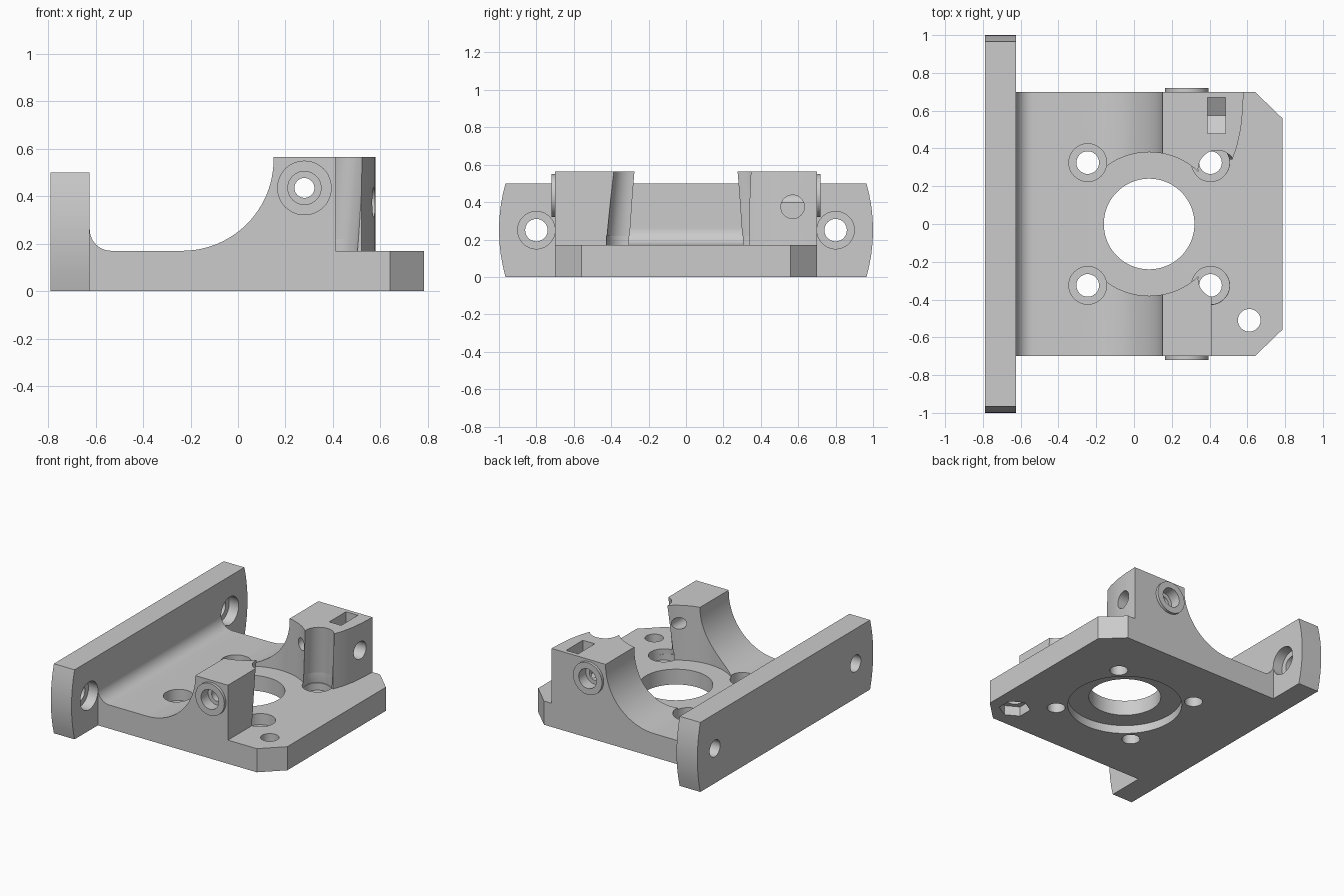
import bpy, bmesh, math
from mathutils import Vector

cube = bpy.data.objects.get("Cube")
if cube:
    bpy.data.objects.remove(cube, do_unlink=True)

grey = bpy.data.materials.new("light_grey")
grey.use_nodes = True
grey.diffuse_color = (0.6, 0.6, 0.6, 1)
grey.node_tree.nodes["Principled BSDF"].inputs["Base Color"].default_value = (0.6, 0.6, 0.6, 1)


def to_object(name, bm):
    bmesh.ops.recalc_face_normals(bm, faces=bm.faces)
    mesh = bpy.data.meshes.new(name)
    bm.to_mesh(mesh)
    bm.free()
    mesh.materials.append(grey)
    ob = bpy.data.objects.new(name, mesh)
    bpy.context.collection.objects.link(ob)
    return ob


def prism(name, points, axis, lo, hi):
    """Extrude a 2D outline along an axis between lo and hi."""
    place = {"x": lambda a, b, d: (d, a, b),
             "y": lambda a, b, d: (a, d, b),
             "z": lambda a, b, d: (a, b, d)}[axis]
    bm = bmesh.new()
    face = bm.faces.new([bm.verts.new(place(a, b, lo)) for a, b in points])
    out = bmesh.ops.extrude_face_region(bm, geom=[face])
    verts = [v for v in out["geom"] if isinstance(v, bmesh.types.BMVert)]
    bmesh.ops.translate(bm, verts=verts, vec=place(0, 0, hi - lo))
    return to_object(name, bm)


def rod(name, start, end, radius, sides=48):
    """Cylinder between two points."""
    start, end = Vector(start), Vector(end)
    bm = bmesh.new()
    bmesh.ops.create_cone(bm, cap_ends=True, segments=sides, radius1=radius,
                          radius2=radius, depth=(end - start).length)
    bm.transform((end - start).to_track_quat("Z", "Y").to_matrix().to_4x4())
    bmesh.ops.translate(bm, verts=bm.verts, vec=(start + end) / 2)
    return to_object(name, bm)


def arc(cx, cz, r, a0, a1, n):
    angles = [math.radians(a0 + (a1 - a0) * i / n) for i in range(n + 1)]
    return [(cx + r * math.cos(a), cz + r * math.sin(a)) for a in angles]


def combine(target, tool, operation):
    mod = target.modifiers.new("combine", "BOOLEAN")
    mod.object, mod.operation, mod.solver = tool, operation, "EXACT"
    with bpy.context.temp_override(object=target, active_object=target):
        bpy.ops.object.modifier_apply(modifier=mod.name)
    bpy.data.objects.remove(tool, do_unlink=True)


def cut(tool):
    combine(body, tool, "DIFFERENCE")


def add(tool):
    combine(body, tool, "UNION")


TOP, FLOOR, SIDE = 0.565, 0.17, 0.7
BX = 0.08                      # centre of the main bore

# Base plate with the fillet and the curved ramp
profile = [(-0.72, 0), (0.785, 0), (0.785, FLOOR), (0.2, FLOOR), (0.2, TOP), (0.15, TOP)]
profile += arc(-0.235, 0.555, 0.385, 0, -90, 24)
profile += arc(-0.535, 0.26, 0.09, -90, -180, 10)
profile += [(-0.72, 0.26)]
body = prism("mounting_bracket", profile, "y", -SIDE, SIDE)

# Upright flange with gently bowed ends
bow = [(0.965 + 0.035 * (1 - t * t), 0.25 + 0.25 * t) for t in [i / 4 - 1 for i in range(9)]]
outline = bow + [(-y, z) for y, z in reversed(bow)]
add(prism("flange", outline, "x", -0.79, -0.625))

# Two towers
add(prism("front_tower", [(0.17, -SIDE), (0.41, -SIDE), (0.41, -0.25), (0.17, -0.25)],
          "z", 0.1, TOP))
add(prism("back_tower", [(0.17, SIDE), (0.58, SIDE), (0.576, 0.6), (0.565, 0.5), (0.545, 0.41),
                         (0.52, 0.34), (0.5, 0.345), (0.45, 0.26), (0.17, 0.26)],
          "z", 0.1, TOP))

# Round clearance over the plate, through bore and recess underneath
cut(rod("clearance", (BX, 0, FLOOR + 0.0001), (BX, 0, 1), 0.38, 96))
cut(rod("main_bore", (BX, 0, -1), (BX, 0, 1), 0.24, 72))
cut(rod("bottom_recess", (BX, 0, -1), (BX, 0, 0.06), 0.38, 96))

for s in (-1, 1):
    # Chamfered plate corners
    cut(prism("corner", [(0.64, s * SIDE), (0.785, s * 0.56), (0.9, s * 0.56),
                         (0.9, s * 0.8), (0.64, s * 0.8)], "z", -0.1, 0.3))
    # Side bosses with stepped rod holes
    add(rod("boss", (0.28, s * 0.6, 0.435), (0.28, s * 0.72, 0.435), 0.115))
    cut(rod("rod_hole", (0.28, s * 0.1, 0.435), (0.28, s * 0.9, 0.435), 0.042, 32))
    cut(rod("rod_step", (0.28, s * 0.64, 0.435), (0.28, s * 0.9, 0.435), 0.07))
    # Plate screws: counterbores, and tilted tool access beside the towers
    for x in (-0.245, 0.405):
        cut(rod("screw_hole", (x, s * 0.325, -0.1), (x, s * 0.325, 0.3), 0.06, 32))
        cut(rod("screw_seat", (x, s * 0.325, 0.09), (x, s * 0.325, 0.22), 0.1))
    cut(rod("tool_access", (0.402, s * 0.33, 0.13), (0.446, s * 0.284, 0.63), 0.1))
    # Flange screws
    cut(rod("flange_hole", (-1, s * 0.8, 0.25), (-0.5, s * 0.8, 0.25), 0.06, 32))
    cut(rod("flange_seat", (-0.7, s * 0.8, 0.25), (-0.5, s * 0.8, 0.25), 0.1))

# Clamp screw and nut slot in the back tower
cut(rod("clamp_hole", (0.3, 0.57, 0.375), (0.8, 0.57, 0.375), 0.063, 32))
cut(prism("nut_slot", [(0.48, 0.7), (0.48, 0.32), (0.575, 0.265), (0.67, 0.32), (0.67, 0.7)],
          "x", 0.39, 0.485))

# Corner hole with a hexagonal nut pocket underneath
cut(rod("corner_hole", (0.61, -0.51, -0.1), (0.61, -0.51, 0.3), 0.06, 32))
cut(rod("nut_pocket", (0.61, -0.51, -0.1), (0.61, -0.51, 0.07), 0.105, 6))

# Tidy up and shade
bm = bmesh.new()
bm.from_mesh(body.data)
bmesh.ops.remove_doubles(bm, verts=bm.verts, dist=0.0003)
bmesh.ops.triangulate(bm, faces=[f for f in bm.faces if len(f.verts) > 4])
bm.to_mesh(body.data)
bm.free()
bpy.ops.object.select_all(action="DESELECT")
body.select_set(True)
bpy.context.view_layer.objects.active = body
bpy.ops.object.shade_smooth_by_angle(angle=math.radians(25))
